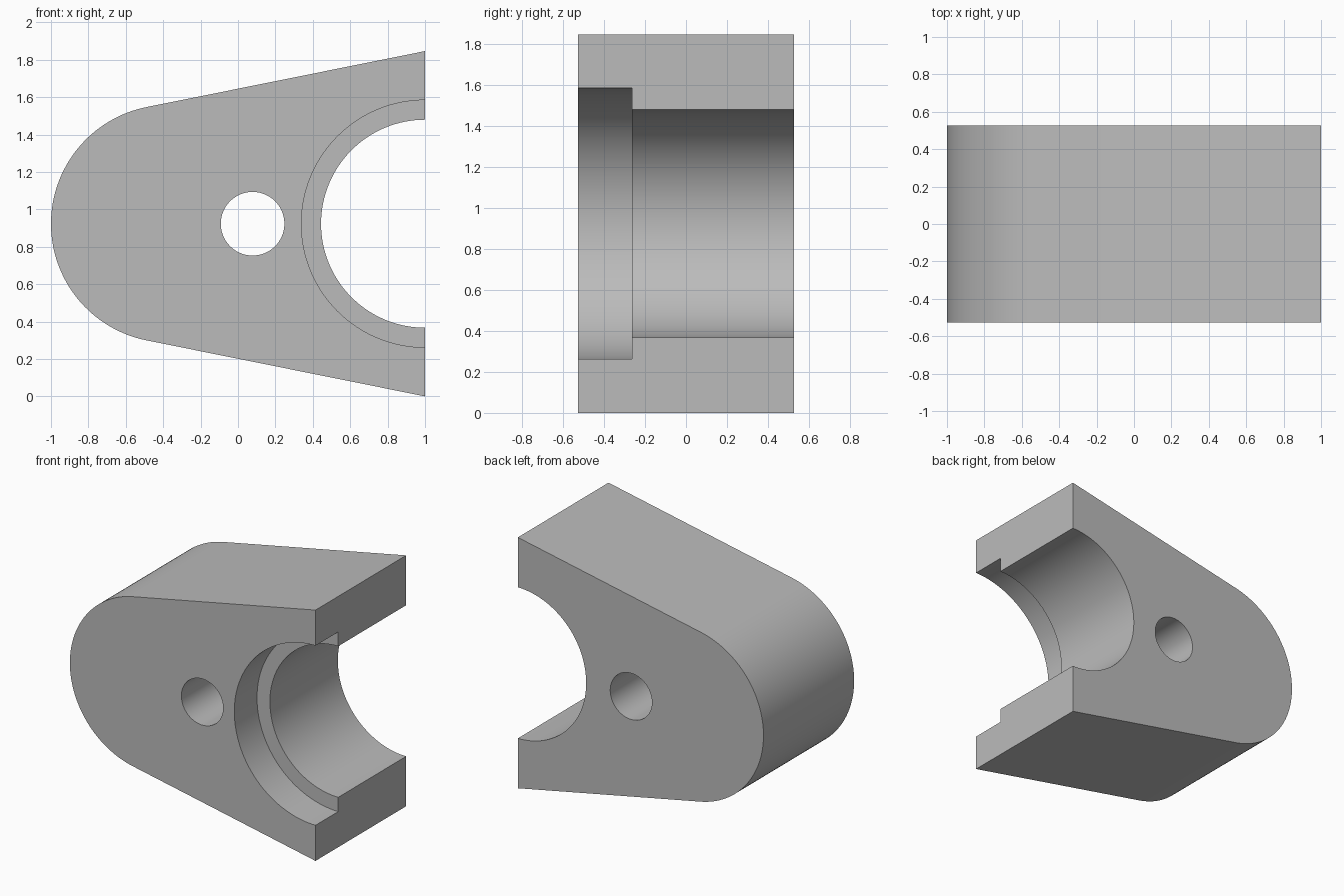
import bpy, bmesh, math

if "Cube" in bpy.data.objects:
    bpy.data.objects.remove(bpy.data.objects["Cube"], do_unlink=True)

HALF_DEPTH = 0.527
MID_Z = 0.923
SLOPE = math.atan(0.201)

grey = bpy.data.materials.new("plain grey")
grey.use_nodes = True
colour = (0.5, 0.5, 0.5, 1)
grey.diffuse_color = colour
grey.node_tree.nodes["Principled BSDF"].inputs["Base Color"].default_value = colour


def prism(name, outline, y0, y1):
    """Extrude an x-z outline from y0 to y1."""
    bm = bmesh.new()
    face = bm.faces.new([bm.verts.new((x, y0, z)) for x, z in outline])
    extruded = bmesh.ops.extrude_face_region(bm, geom=[face])["geom"]
    verts = [v for v in extruded if isinstance(v, bmesh.types.BMVert)]
    bmesh.ops.translate(bm, verts=verts, vec=(0, y1 - y0, 0))
    bmesh.ops.recalc_face_normals(bm, faces=bm.faces)
    mesh = bpy.data.meshes.new(name)
    bm.to_mesh(mesh)
    bm.free()
    mesh.materials.append(grey)
    obj = bpy.data.objects.new(name, mesh)
    bpy.context.collection.objects.link(obj)
    return obj


def arc(cx, radius, start, end, steps):
    angles = [start + (end - start) * i / steps for i in range(steps + 1)]
    return [(cx + radius * math.cos(a), MID_Z + radius * math.sin(a)) for a in angles]


def cut_round(body, name, cx, radius, y0, y1):
    """Cut a round hole along y."""
    cutter = prism(name, arc(cx, radius, 0, 2 * math.pi, 128)[:-1], y0, y1)
    cutter.hide_render = True
    mod = body.modifiers.new(name, "BOOLEAN")
    mod.operation = "DIFFERENCE"
    mod.solver = "EXACT"
    mod.object = cutter
    bpy.ops.object.select_all(action="DESELECT")
    body.select_set(True)
    bpy.context.view_layer.objects.active = body
    bpy.ops.object.modifier_apply(modifier=name)
    bpy.data.objects.remove(cutter, do_unlink=True)


# Tapered block: round nose tangent to the two sloping sides
nose_x, nose_r = -0.364, 0.636
outline = [(1, 0), (1, 2 * MID_Z)]
outline += arc(nose_x, nose_r, math.pi / 2 + SLOPE, 1.5 * math.pi - SLOPE, 64)
block = prism("clamp_block", outline, -HALF_DEPTH, HALF_DEPTH)

# Bolt hole, half-round bore and its wider front recess
cut_round(block, "bolt_hole", 0.078, 0.17, -1, 1)
cut_round(block, "bore", 1, 0.556, -1, 1)
cut_round(block, "front_recess", 1, 0.661, -1, -0.263)

bpy.ops.object.shade_smooth_by_angle(angle=math.radians(10))
